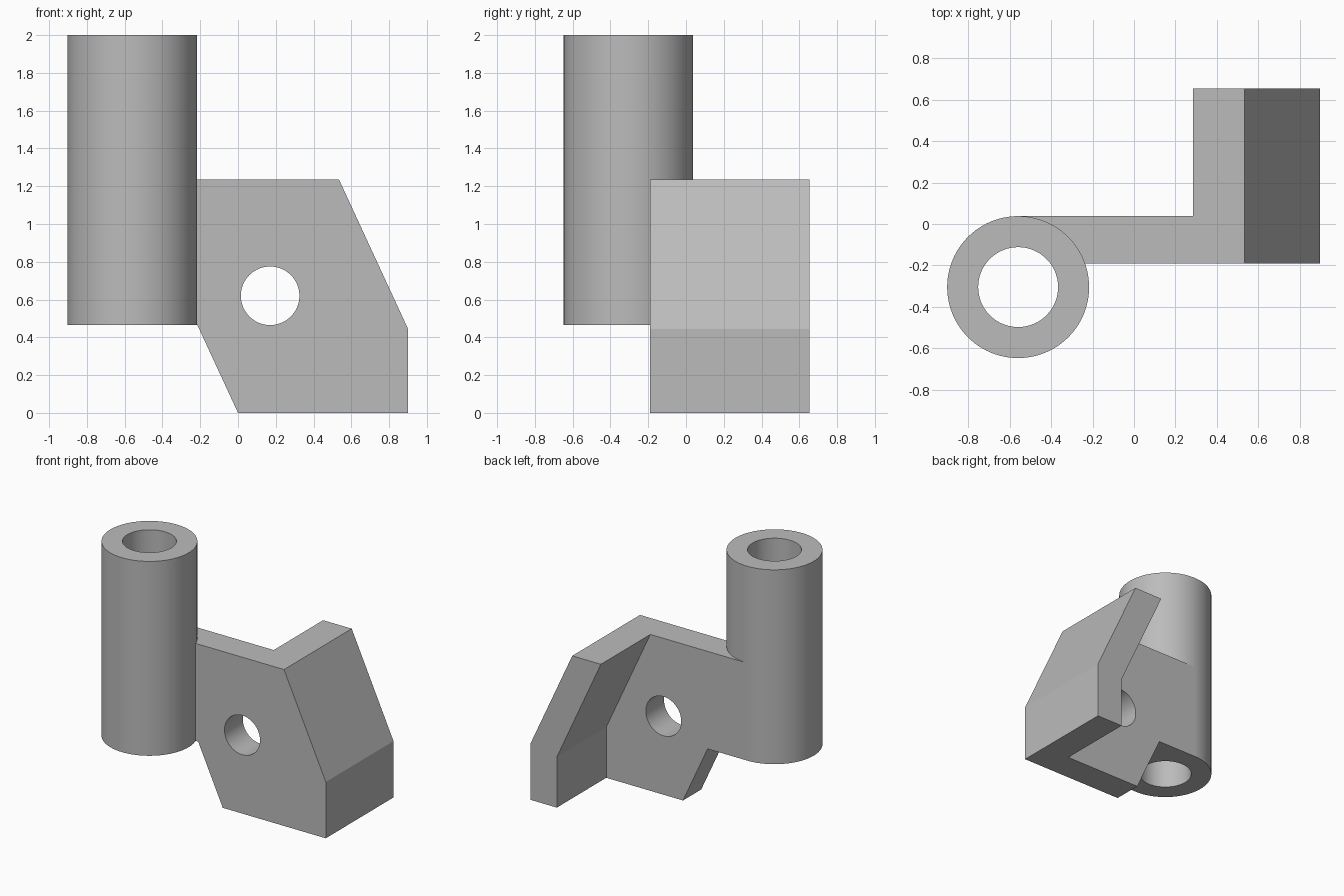
import bpy, bmesh, math

cube = bpy.data.objects.get("Cube")
if cube:
    bpy.data.objects.remove(cube, do_unlink=True)

grey = bpy.data.materials.new("plain grey")
grey.use_nodes = True
COLOUR = (0.5, 0.5, 0.5, 1)
grey.diffuse_color = COLOUR
grey.node_tree.nodes["Principled BSDF"].inputs["Base Color"].default_value = COLOUR

TUBE_X, TUBE_Y = -0.56, -0.305
TUBE_R, BORE_R = 0.343, 0.193
TUBE_LOW, TUBE_HIGH = 0.465, 2.0
FRONT, BACK = -0.19, 0.655
PLATE_BACK = TUBE_Y + TUBE_R
TOP = 1.235


def prism(name, profile, y0, y1):
    """Extrude an x-z outline from y0 to y1."""
    bm = bmesh.new()
    face = bm.faces.new([bm.verts.new((x, y0, z)) for x, z in profile])
    ext = bmesh.ops.extrude_face_region(bm, geom=[face])["geom"]
    bmesh.ops.translate(bm, vec=(0, y1 - y0, 0),
                        verts=[v for v in ext if isinstance(v, bmesh.types.BMVert)])
    bmesh.ops.recalc_face_normals(bm, faces=bm.faces)
    mesh = bpy.data.meshes.new(name)
    bm.to_mesh(mesh)
    bm.free()
    obj = bpy.data.objects.new(name, mesh)
    bpy.context.collection.objects.link(obj)
    obj.data.materials.append(grey)
    return obj


def cylinder(name, radius, depth, location, rotation=(0, 0, 0)):
    bpy.ops.mesh.primitive_cylinder_add(vertices=96, radius=radius, depth=depth,
                                        location=location, rotation=rotation)
    obj = bpy.context.object
    obj.name = name
    obj.data.materials.append(grey)
    return obj


def combine(target, other, operation):
    """Apply a boolean and discard the second part."""
    mod = target.modifiers.new(operation.lower(), "BOOLEAN")
    mod.operation, mod.object, mod.solver = operation, other, "EXACT"
    bpy.context.view_layer.objects.active = target
    bpy.ops.object.modifier_apply(modifier=mod.name)
    bpy.data.objects.remove(other, do_unlink=True)


# Mounting plate, reaching behind the tube
bracket = prism("bracket", [(0, 0), (0.9, 0), (0.9, 0.445), (0.535, TOP),
                            (TUBE_X, TOP), (TUBE_X, TUBE_LOW), (-0.215, TUBE_LOW)],
                FRONT, PLATE_BACK)

# Bent side flange running backwards along the plate's outer edge
flange = prism("flange", [(0.67, 0), (0.9, 0), (0.9, 0.445), (0.535, TOP),
                          (0.285, TOP), (0.67, 0.4)], FRONT, BACK)
combine(bracket, flange, "UNION")

# Upright tube
middle = (TUBE_X, TUBE_Y, (TUBE_LOW + TUBE_HIGH) / 2)
combine(bracket, cylinder("tube", TUBE_R, TUBE_HIGH - TUBE_LOW, middle), "UNION")

# Tube bore and bolt hole
combine(bracket, cylinder("bore", BORE_R, 3, middle), "DIFFERENCE")
combine(bracket, cylinder("bolt_hole", 0.155, 1, (0.17, -0.1, 0.62),
                          (math.pi / 2, 0, 0)), "DIFFERENCE")

bpy.ops.object.select_all(action="DESELECT")
bracket.select_set(True)
bpy.context.view_layer.objects.active = bracket
bpy.ops.object.shade_smooth_by_angle(angle=math.radians(20))
